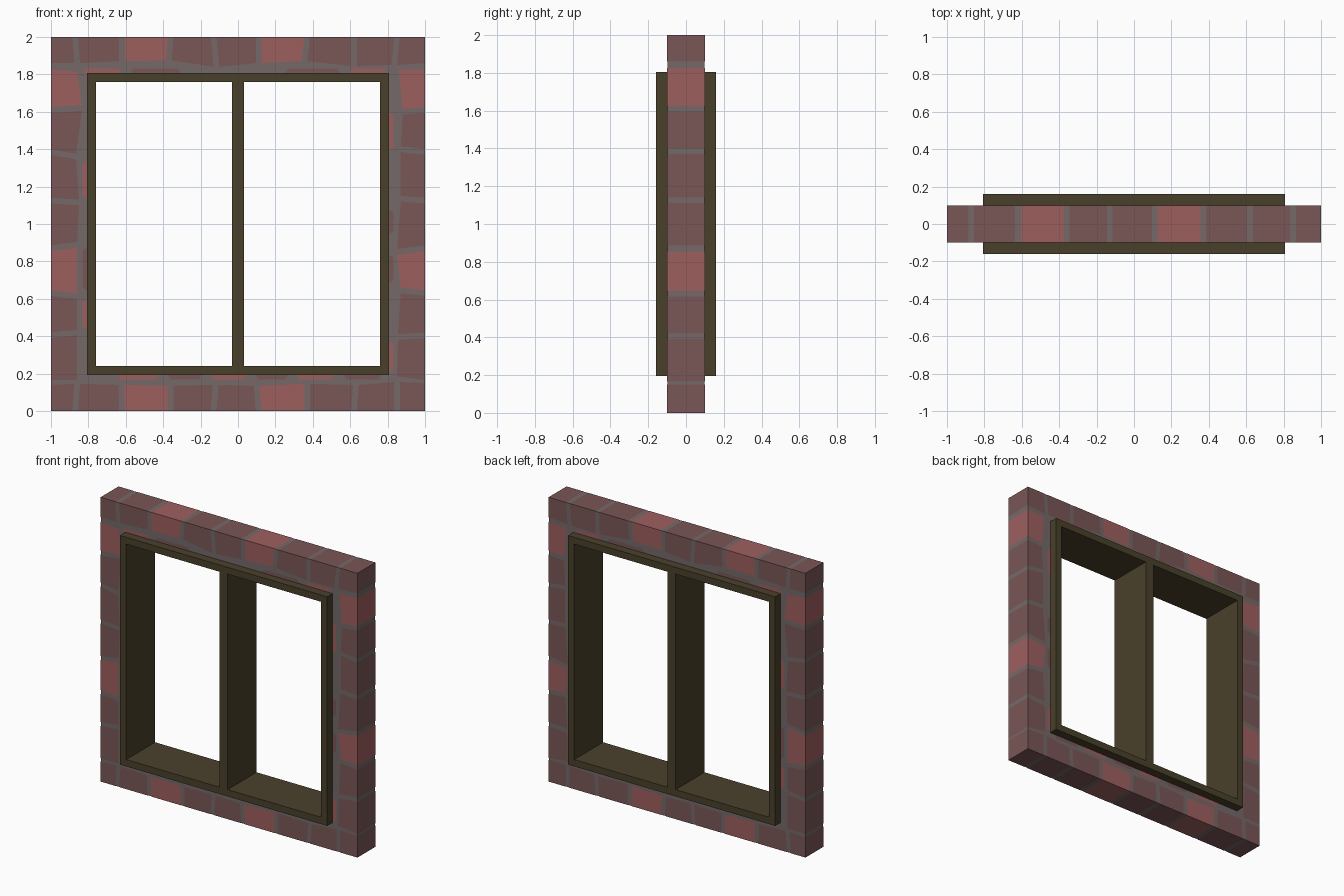
import bpy, bmesh

if "Cube" in bpy.data.objects:
    bpy.data.objects.remove(bpy.data.objects["Cube"])


def material(name, r, g, b):
    lin = [((c / 255 + 0.055) / 1.055) ** 2.4 for c in (r, g, b)]
    m = bpy.data.materials.new(name)
    m.diffuse_color = (*lin, 1)
    m.use_nodes = True
    m.node_tree.nodes["Principled BSDF"].inputs["Base Color"].default_value = m.diffuse_color
    return m


MORTAR = material("grey_mortar", 117, 105, 105)
DARK = material("dark_brick", 122, 86, 86)
LIGHT = material("light_brick", 158, 95, 95)
WOOD = material("dark_wood", 74, 64, 43)


def make_object(name, bm, mat):
    me = bpy.data.meshes.new(name)
    bm.to_mesh(me)
    bm.free()
    me.materials.append(mat)
    ob = bpy.data.objects.new(name, me)
    bpy.context.collection.objects.link(ob)
    return ob


def ring(name, mat, half, inner, openings, depth):
    """Square ring centred on z = 1, with upright bars between openings."""
    bm = bmesh.new()
    xs = sorted({-half, half, *[x for o in openings for x in o]})
    zs = [1 - half, 1 - inner, 1 + inner, 1 + half]
    grid = {(i, j): bm.verts.new((x, -depth, z))
            for i, x in enumerate(xs) for j, z in enumerate(zs)}
    for i in range(len(xs) - 1):
        for j in range(3):
            if j == 1 and (xs[i], xs[i + 1]) in openings:
                continue
            bm.faces.new([grid[i, j], grid[i + 1, j], grid[i + 1, j + 1], grid[i, j + 1]])
    back = bmesh.ops.extrude_face_region(bm, geom=bm.faces[:], use_keep_orig=True)
    for v in [g for g in back["geom"] if isinstance(g, bmesh.types.BMVert)]:
        v.co.y = depth
    bmesh.ops.recalc_face_normals(bm, faces=bm.faces[:])
    return make_object(name, bm, mat)


# Mortar wall with square opening, and wooden frame with a centre bar
EPS = 0.001
ring("wall", MORTAR, 1 - EPS, 0.8, [(-0.8, 0.8)], 0.1 - EPS)
ring("window_frame", WOOD, 0.806, 0.758, [(-0.758, -0.032), (0.032, 0.758)], 0.16)

# Painted bricks: thin skins on front, back and outer edges
skins = {False: bmesh.new(), True: bmesh.new()}


def brick(pts, light):
    area = sum(p[0] * q[1] - q[0] * p[1] for p, q in zip(pts, pts[1:] + pts[:1]))
    if area < 0:
        pts = pts[::-1]
    bm = skins[light]
    f = [bm.verts.new((x, -0.1, z)) for x, z in pts]
    b = [bm.verts.new((x, 0.1, z)) for x, z in pts]
    bm.faces.new(f)
    bm.faces.new(b[::-1])
    for i, p in enumerate(pts):
        j = (i + 1) % len(pts)
        q = pts[j]
        if (p[0] == q[0] and abs(p[0]) == 1) or (p[1] == q[1] and p[1] in (0, 2)):
            bm.faces.new([f[i], b[i], b[j], f[j]])


# Map (distance along side, depth from outer edge) to x, z
place = {
    "bottom": lambda a, d: (a, d),
    "top": lambda a, d: (a, 2 - d),
    "left": lambda a, d: (-1 + d, a),
    "right": lambda a, d: (1 - d, a),
}
XCUTS = [-1, -0.87, -0.62, -0.36, -0.13, 0.11, 0.37, 0.62, 0.85, 1]
ZCUTS = [0, 0.15, 0.405, 0.63, 0.87, 1.125, 1.385, 1.61, 1.84, 2]
GAP = 0.015

# Per side: slant of each joint, inner depth at each joint, second-course spans
SIDES = {
    "top": (XCUTS, {2, 5}, range(0, 9),
            [0, 0.01, 0, -0.01, 0.015, 0, -0.015, 0, -0.015, 0],
            [0.14, 0.14, 0.13, 0.125, 0.16, 0.14, 0.13, 0.155, 0.15, 0.14],
            [(-0.83, -0.62, 1), (-0.58, -0.3, 0), (0.25, 0.55, 0), (0.59, 0.8, 1)]),
    "bottom": (XCUTS, {2, 5}, range(0, 9),
               [0, 0.01, -0.005, 0, 0.01, -0.01, 0, 0.01, 0, 0],
               [0.14, 0.145, 0.14, 0.135, 0.14, 0.135, 0.145, 0.14, 0.155, 0.15],
               [(-0.65, -0.42, 1), (-0.38, -0.19, 0), (-0.15, 0.05, 1),
                (0.09, 0.27, 0), (0.31, 0.52, 1), (0.56, 0.77, 0)]),
    "left": (ZCUTS, {3, 7}, range(1, 8),
             [0, 0, 0.015, -0.015, 0.02, -0.01, -0.025, 0.01, -0.01, 0],
             [0.14, 0.14, 0.14, 0.14, 0.14, 0.15, 0.135, 0.165, 0.14, 0.14],
             [(0.43, 0.6, 1), (0.64, 0.88, 0), (1.13, 1.34, 1)]),
    "right": (ZCUTS, {3, 7}, range(1, 8),
              [0, 0.02, -0.01, 0.015, -0.02, 0.01, 0.015, -0.01, 0, 0],
              [0.14, 0.15, 0.145, 0.13, 0.15, 0.13, 0.13, 0.12, 0.14, 0.14],
              [(0.2, 0.38, 1), (0.68, 0.84, 0), (0.94, 1.08, 0), (1.39, 1.6, 1)]),
}
for side, (cuts, lights, indices, slant, depth, second) in SIDES.items():
    to = place[side]
    for i in indices:
        a0 = cuts[i] + (GAP if i > 0 else 0)
        a1 = cuts[i + 1] - (GAP if i < 8 else 0)
        brick([to(a0, 0), to(a1, 0), to(a1 + slant[i + 1], depth[i + 1]),
               to(a0 + slant[i], depth[i])], i in lights)
    # Slivers of the next course showing beside the frame
    for a0, a1, light in second:
        brick([to(a0 + 0.02, 0.168), to(a1 - 0.02, 0.168), to(a1, 0.199), to(a0, 0.199)],
              bool(light))

make_object("dark_bricks", skins[False], DARK)
make_object("light_bricks", skins[True], LIGHT)
